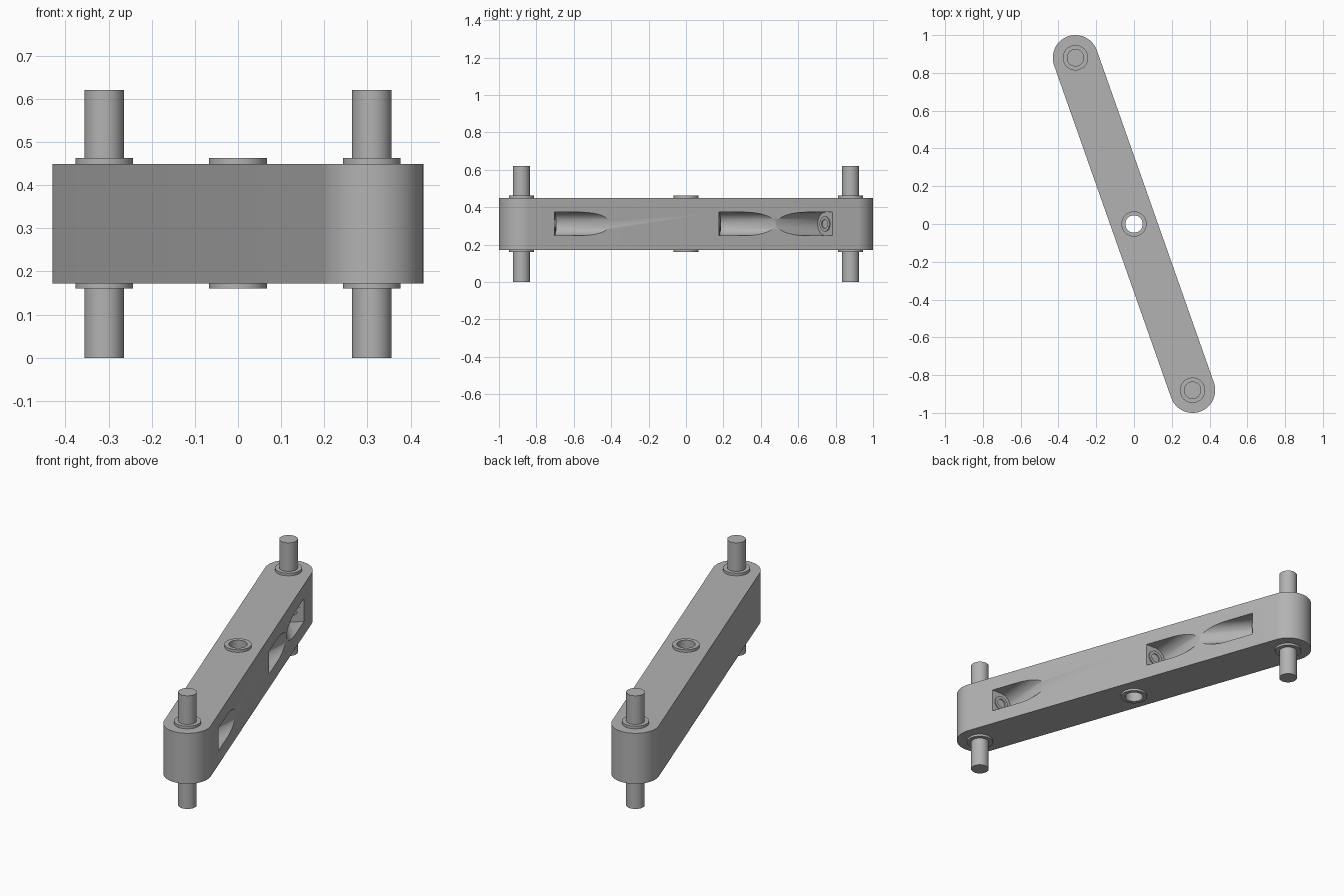
import bpy, bmesh, math
from mathutils import Matrix, Vector

cube = bpy.data.objects.get("Cube")
if cube:
    bpy.data.objects.remove(cube)

# Main dimensions
PIN = Vector((-0.31, 0.88, 0))
HALF = PIN.length
R_BODY = 0.12
Z0, Z1 = 0.172, 0.449
ZC = (Z0 + Z1) / 2
U = PIN.normalized()                 # along the bar
N = Vector((U.y, -U.x, 0))           # out of the pocketed side
UP = Vector((0, 0, 1))
TILT = math.radians(22)
R_SLOT = 0.0625

metal = bpy.data.materials.new("plain grey")
metal.use_nodes = True
GREY = (0.45, 0.45, 0.45, 1)
metal.diffuse_color = GREY
metal.node_tree.nodes["Principled BSDF"].inputs["Base Color"].default_value = GREY


def finish(name, bm):
    bmesh.ops.recalc_face_normals(bm, faces=bm.faces)
    me = bpy.data.meshes.new(name)
    bm.to_mesh(me)
    bm.free()
    ob = bpy.data.objects.new(name, me)
    bpy.context.collection.objects.link(ob)
    me.materials.append(metal)
    return ob


def smooth(ob):
    bpy.ops.object.select_all(action='DESELECT')
    ob.select_set(True)
    bpy.context.view_layer.objects.active = ob
    bpy.ops.object.shade_smooth_by_angle(angle=math.radians(30))


def prism(name, points, offset):
    """Extrude a closed outline by an offset."""
    bm = bmesh.new()
    face = bm.faces.new([bm.verts.new(p) for p in points])
    ext = bmesh.ops.extrude_face_region(bm, geom=[face])
    verts = [g for g in ext["geom"] if isinstance(g, bmesh.types.BMVert)]
    bmesh.ops.translate(bm, verts=verts, vec=offset)
    return finish(name, bm)


def lathe(name, profile, origin, axis=UP, closed=False, steps=48):
    """Spin a (radius, height) profile around an axis."""
    bm = bmesh.new()
    verts = [bm.verts.new((r, 0, z)) for r, z in profile]
    pairs = list(zip(verts, verts[1:])) + ([(verts[-1], verts[0])] if closed else [])
    edges = [bm.edges.new(p) for p in pairs]
    bmesh.ops.spin(bm, geom=verts + edges, cent=(0, 0, 0), axis=UP,
                   angle=math.tau, steps=steps)
    bmesh.ops.remove_doubles(bm, verts=bm.verts, dist=1e-5)
    turn = UP.rotation_difference(axis).to_matrix().to_4x4()
    bm.transform(Matrix.Translation(origin) @ turn)
    return finish(name, bm)


# Bar with rounded ends
outline = []
for sign in (1, -1):
    for i in range(33):
        a = math.pi * i / 32
        outline.append(sign * (U * (HALF + R_BODY * math.sin(a)) + N * R_BODY * math.cos(a))
                       + UP * Z0)
bar = prism("bar", outline, UP * (Z1 - Z0))

# Tilted screw pockets and the centre bore
cutters = [lathe("bore_cutter", [(0, 0), (0.055, 0), (0.055, 1), (0, 1)], Vector((0, 0, -0.1)))]
pockets = [("lower", -HALF, 1), ("middle", 0, 1), ("upper", HALF, -1)]
for label, s, direction in pockets:
    axis = U * direction * math.cos(TILT) + N * math.sin(TILT)
    out = N * math.cos(TILT) - U * direction * math.sin(TILT)
    floor = U * s + axis * 0.18 + UP * ZC
    shape = [floor + out * 0.3 + UP * R_SLOT]
    for i in range(33):
        a = math.pi * i / 32
        shape.append(floor + R_SLOT * (UP * math.cos(a) - out * math.sin(a)))
    shape.append(floor + out * 0.3 - UP * R_SLOT)
    cutters.append(prism(label + "_pocket_cutter", shape, axis * 0.6))
    # Set screw with a round socket
    smooth(lathe(label + "_set_screw",
                 [(0, -0.04), (0.03, -0.04), (0.03, -0.01), (0.04, -0.01), (0.04, 0.006),
                  (0.024, 0.006), (0.024, -0.03), (0, -0.03)], floor, axis, steps=32))

bpy.context.view_layer.objects.active = bar
for cutter in cutters:
    cutter.hide_render = True
    mod = bar.modifiers.new("cut", 'BOOLEAN')
    mod.operation = 'DIFFERENCE'
    mod.solver = 'EXACT'
    mod.object = cutter
    bpy.ops.object.modifier_apply(modifier=mod.name)
    bpy.data.objects.remove(cutter)
smooth(bar)

# Centre sleeve and the two end pins with their collars
C0, C1, R_PIN, R_COLLAR = 0.16, 0.463, 0.046, 0.067
smooth(lathe("centre_sleeve",
             [(R_PIN, C0), (R_COLLAR, C0), (R_COLLAR, Z0), (0.055, Z0), (0.055, Z1),
              (R_COLLAR, Z1), (R_COLLAR, C1), (R_PIN, C1)], Vector(), closed=True))
for label, sign in (("back", 1), ("front", -1)):
    smooth(lathe(label + "_pin",
                 [(0, 0), (R_PIN, 0), (R_PIN, 0.62), (0, 0.62)], PIN * sign))
    for where, low, high in (("bottom", C0, Z0), ("top", Z1, C1)):
        smooth(lathe(f"{label}_{where}_collar",
                     [(R_PIN, low), (R_COLLAR, low), (R_COLLAR, high), (R_PIN, high)],
                     PIN * sign, closed=True))
